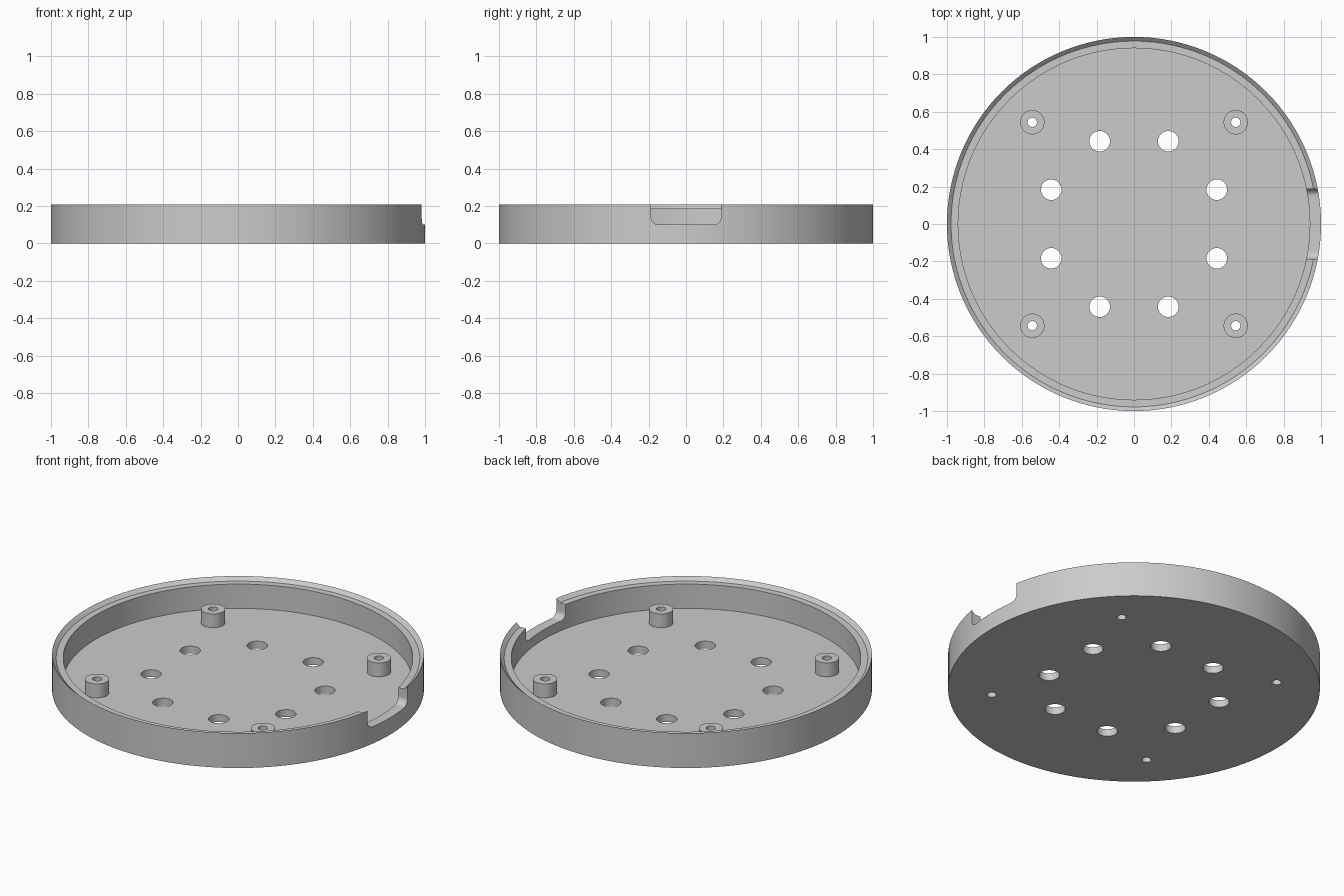
import bpy, bmesh, math
from mathutils import Matrix, Vector

if "Cube" in bpy.data.objects:
    bpy.data.objects.remove(bpy.data.objects["Cube"], do_unlink=True)

HEIGHT, LEDGE, FLOOR, BOSS_TOP = 0.207, 0.187, 0.043, 0.125
BOSS_XY = 0.544
HOLE_RING, HOLE_R, SCREW_R = 0.479, 0.055, 0.025

grey = bpy.data.materials.new("plain grey")
grey.use_nodes = True
colour = (0.6, 0.6, 0.6, 1)
grey.diffuse_color = colour
grey.node_tree.nodes["Principled BSDF"].inputs["Base Color"].default_value = colour


def make_object(name, bm):
    bmesh.ops.remove_doubles(bm, verts=bm.verts, dist=1e-5)
    bmesh.ops.recalc_face_normals(bm, faces=bm.faces)
    mesh = bpy.data.meshes.new(name)
    bm.to_mesh(mesh)
    bm.free()
    mesh.materials.append(grey)
    obj = bpy.data.objects.new(name, mesh)
    bpy.context.collection.objects.link(obj)
    return obj


def lathe(name, profile, sides, location=(0, 0, 0)):
    """Spin an (r, z) profile round the z axis."""
    bm = bmesh.new()
    verts = [bm.verts.new((r, 0, z)) for r, z in profile]
    edges = [bm.edges.new(pair) for pair in zip(verts, verts[1:])]
    bmesh.ops.spin(bm, geom=verts + edges, axis=(0, 0, 1), cent=(0, 0, 0),
                   angle=math.tau, steps=sides)
    obj = make_object(name, bm)
    obj.location = location
    return obj


def add_drill(bm, x, y, radius):
    bmesh.ops.create_cone(bm, cap_ends=True, segments=48, radius1=radius,
                          radius2=radius, depth=0.4,
                          matrix=Matrix.Translation((x, y, 0)))


def smooth(obj):
    bpy.ops.object.select_all(action="DESELECT")
    obj.select_set(True)
    bpy.context.view_layer.objects.active = obj
    bpy.ops.object.shade_smooth_by_angle(angle=math.radians(30))


# Round tray with a bevelled lip, a narrow ledge and a flat floor
tray = lathe("tray", [(0, 0), (1, 0), (1, HEIGHT), (0.978, LEDGE),
                      (0.94, LEDGE), (0.94, FLOOR), (0, FLOOR)], 128)

# Cutter for the floor holes and screw holes
corners = [(sx * BOSS_XY, sy * BOSS_XY) for sx in (-1, 1) for sy in (-1, 1)]
bm = bmesh.new()
for i in range(8):
    a = math.tau * (i + 0.5) / 8
    add_drill(bm, HOLE_RING * math.cos(a), HOLE_RING * math.sin(a), HOLE_R)
for x, y in corners:
    add_drill(bm, x, y, SCREW_R)
hole_cutter = make_object("hole_cutter", bm)

# Cutter for the cable notch, with rounded lower corners
half, low, high, rad = 0.187, 0.1, 0.4, 0.04
outline = [(-half, high), (half, high)]
for side, start in ((1, 0), (-1, -90)):
    for i in range(9):
        a = math.radians(start - 90 * i / 8)
        outline.append((side * (half - rad) + rad * math.cos(a),
                        low + rad + rad * math.sin(a)))
bm = bmesh.new()
face = bm.faces.new([bm.verts.new((0.8, y, z)) for y, z in outline])
out = bmesh.ops.extrude_face_region(bm, geom=[face])
bmesh.ops.translate(bm, vec=Vector((0.4, 0, 0)),
                    verts=[g for g in out["geom"] if isinstance(g, bmesh.types.BMVert)])
notch_cutter = make_object("notch_cutter", bm)

# Cut the tray
bpy.context.view_layer.objects.active = tray
for cutter in (hole_cutter, notch_cutter):
    mod = tray.modifiers.new(cutter.name, "BOOLEAN")
    mod.operation = "DIFFERENCE"
    mod.solver = "EXACT"
    mod.object = cutter
    bpy.ops.object.modifier_apply(modifier=mod.name)
for cutter in (hole_cutter, notch_cutter):
    bpy.data.objects.remove(cutter, do_unlink=True)
smooth(tray)

# Four hollow screw posts
for n, (x, y) in enumerate(corners, 1):
    post = lathe(f"screw_post_{n}", [(0.065, FLOOR), (0.065, BOSS_TOP),
                                     (SCREW_R, BOSS_TOP), (SCREW_R, FLOOR)],
                 48, (x, y, 0))
    smooth(post)
